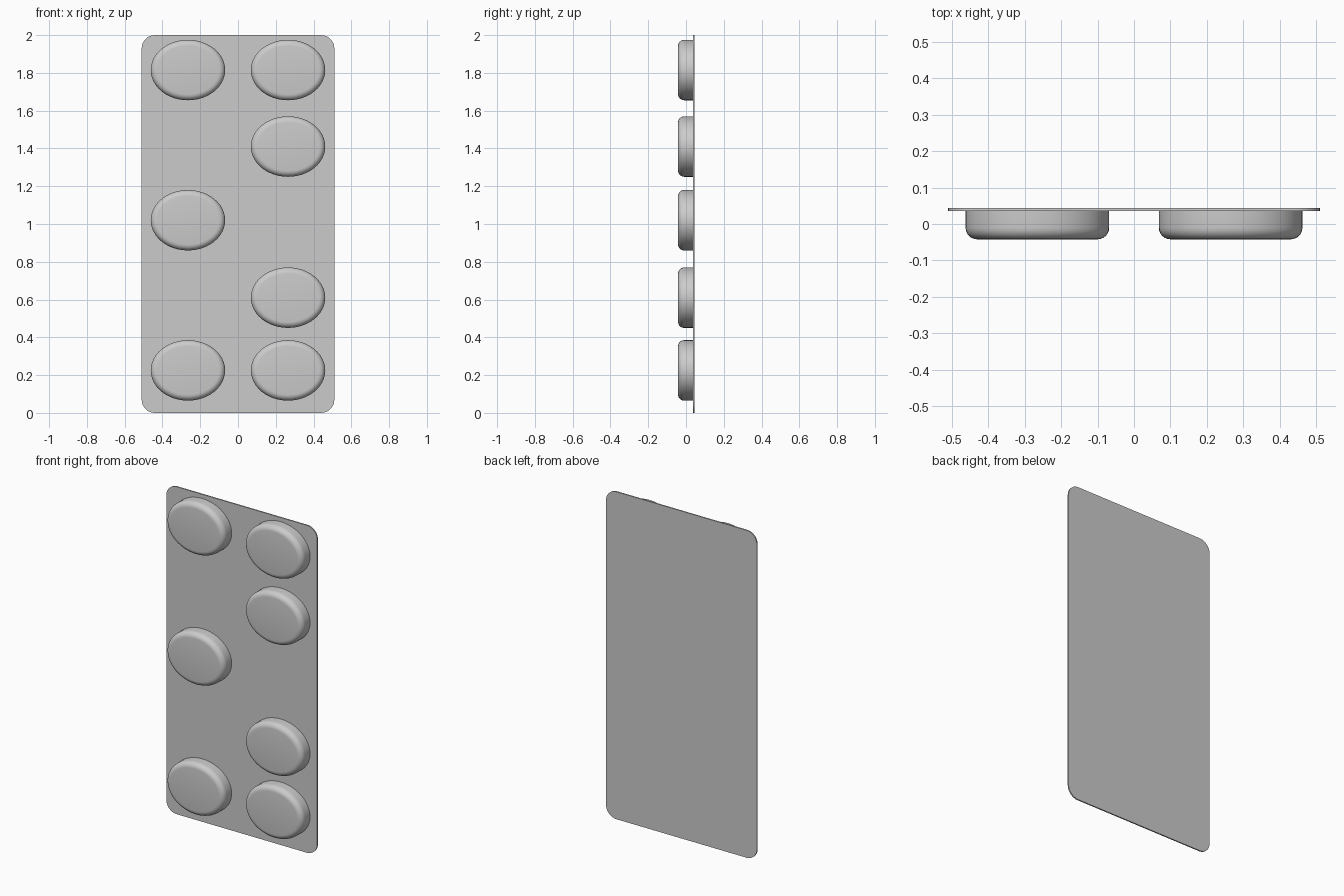
import bpy, bmesh
from math import sin, cos, pi, radians

if "Cube" in bpy.data.objects:
    bpy.data.objects.remove(bpy.data.objects["Cube"], do_unlink=True)

grey = bpy.data.materials.new("foil grey")
grey.use_nodes = True
colour = (0.6, 0.6, 0.6, 1)
grey.diffuse_color = colour
grey.node_tree.nodes["Principled BSDF"].inputs["Base Color"].default_value = colour

HALF_W, HEIGHT, CORNER = 0.51, 2.0, 0.07
SHEET_FRONT, BACK, FRONT = 0.036, 0.044, -0.042


def finish(name, bm):
    bmesh.ops.recalc_face_normals(bm, faces=bm.faces)
    mesh = bpy.data.meshes.new(name)
    bm.to_mesh(mesh)
    bm.free()
    mesh.materials.append(grey)
    obj = bpy.data.objects.new(name, mesh)
    bpy.context.collection.objects.link(obj)
    bpy.ops.object.select_all(action='DESELECT')
    obj.select_set(True)
    bpy.context.view_layer.objects.active = obj
    bpy.ops.object.shade_smooth_by_angle(angle=radians(35))
    return obj


def backing_sheet():
    """Thin upright card with rounded corners."""
    bm = bmesh.new()
    steps = 8
    outline = []
    for i, (sx, sz) in enumerate([(1, 1), (-1, 1), (-1, -1), (1, -1)]):
        cx = sx * (HALF_W - CORNER)
        cz = HEIGHT / 2 + sz * (HEIGHT / 2 - CORNER)
        for k in range(steps + 1):
            a = (i + k / steps) * pi / 2
            outline.append(bm.verts.new((cx + CORNER * cos(a), SHEET_FRONT, cz + CORNER * sin(a))))
    face = bm.faces.new(outline)
    extruded = bmesh.ops.extrude_face_region(bm, geom=[face], use_keep_orig=True)["geom"]
    moved = [v for v in extruded if isinstance(v, bmesh.types.BMVert)]
    bmesh.ops.translate(bm, verts=moved, vec=(0, BACK - SHEET_FRONT, 0))
    finish("backing_sheet", bm)


def blister(name, x, z, rx=0.197, rz=0.16, fillet=0.032, segments=48, steps=6):
    """Oval pocket: straight wall, rounded rim and flat front."""
    profile = [(0, SHEET_FRONT)]
    for k in range(steps + 1):
        a = k / steps * pi / 2
        profile.append((fillet * (1 - cos(a)), FRONT + fillet * (1 - sin(a))))
    bm = bmesh.new()
    rings = []
    for inset, y in profile:
        rings.append([bm.verts.new((x + (rx - inset) * cos(2 * pi * i / segments), y,
                                    z + (rz - inset) * sin(2 * pi * i / segments)))
                      for i in range(segments)])
    for lower, upper in zip(rings, rings[1:]):
        for i in range(segments):
            j = (i + 1) % segments
            bm.faces.new((lower[i], lower[j], upper[j], upper[i]))
    bm.faces.new(rings[-1])
    finish(name, bm)


backing_sheet()

# Pockets in two columns
columns = {"right": (-0.265, [1.815, 1.02, 0.225]),
           "left": (0.265, [1.815, 1.41, 0.61, 0.225])}
for side, (x, heights) in columns.items():
    for n, z in enumerate(heights, 1):
        blister(f"{side}_blister_{n}", x, z)
